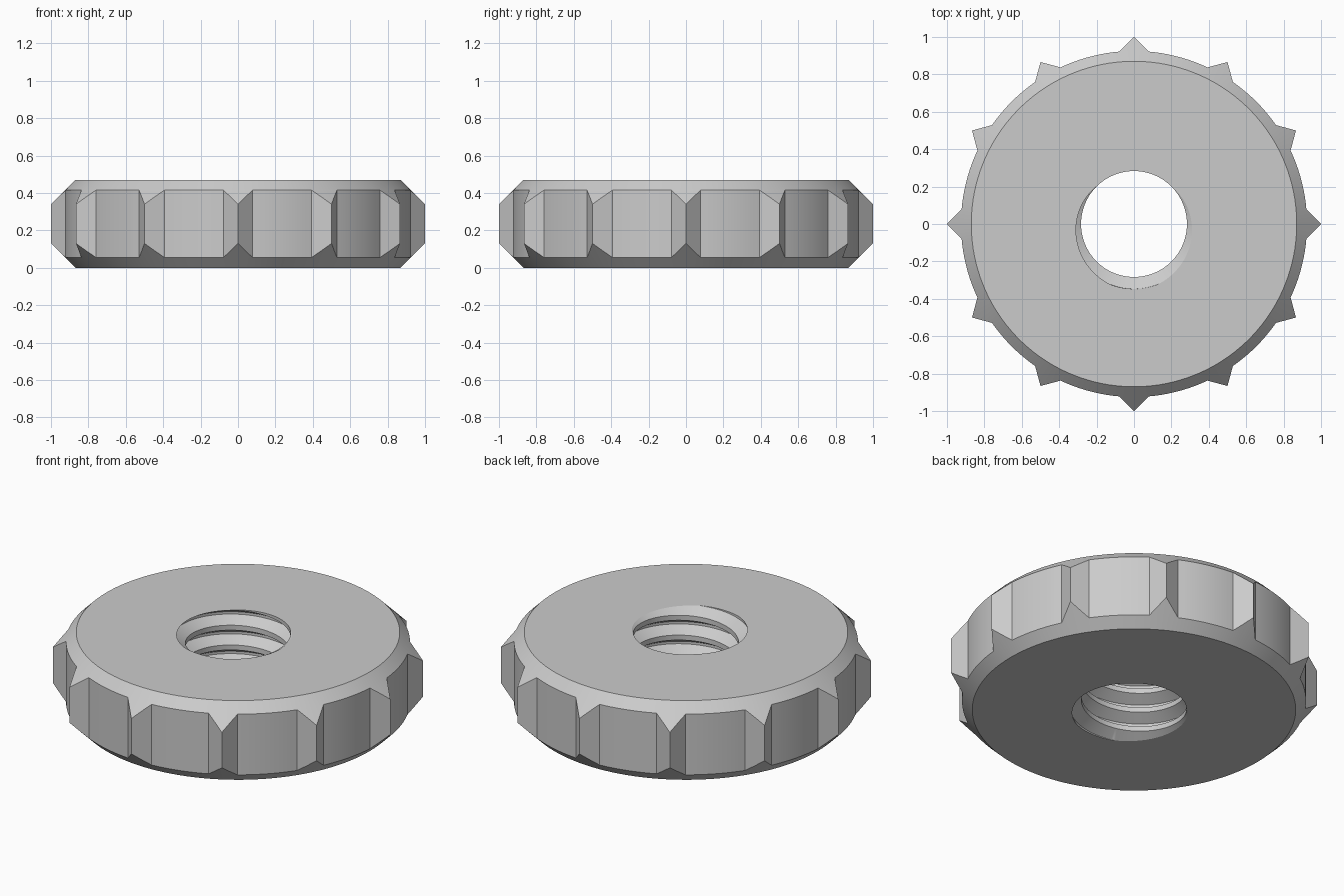
import bpy, bmesh
from math import pi, cos, sin, radians, sqrt, atan2

if "Cube" in bpy.data.objects:
    bpy.data.objects.remove(bpy.data.objects["Cube"])

HEIGHT, PITCH = 0.47, 0.1175       # four thread turns through the disc
R_TOP, R_BODY = 0.87, 0.925        # chamfer start and rim radius
R_MINOR, R_MAJOR = 0.283, 0.347    # thread radii
T = (1 - sqrt(2 * R_BODY ** 2 - 1)) / 2
TOOTH = atan2(T, 1 - T)            # half angle of a 90 degree tooth
STEP = radians(30)


def rim_radius(phi):
    """Rim outline: pointed tooth near phi = 0, round elsewhere."""
    phi = abs(phi)
    return 1 / (cos(phi) + sin(phi)) if phi < TOOTH - 1e-6 else R_BODY


def hole_radius(z, turn):
    """V-groove helical thread."""
    u = z / PITCH - turn
    d = abs(u - round(u))
    return min(R_MAJOR, max(R_MINOR, R_MINOR + (0.375 - d) * PITCH * sqrt(3)))


def section(theta, phi):
    """Closed radial cross-section at one angle."""
    turn = theta / (2 * pi) + 0.25
    pts = []
    for k in range(-2, 6):
        for off in (-0.375, -0.0625, 0.0625, 0.375):
            z = min(HEIGHT, max(0, (turn + k + off) * PITCH))
            pts.append((hole_radius(z, turn), z))
    r = rim_radius(phi)
    c = r - R_TOP
    pts += [(R_TOP, HEIGHT), (r, HEIGHT - c), (r, c), (R_TOP, 0)]
    return [(a * cos(theta), a * sin(theta), z) for a, z in pts]


# Angles for one tooth and the arc after it
arc = 10
phis = [0, TOOTH / 2] + [TOOTH + (STEP - 2 * TOOTH) * i / arc for i in range(arc + 1)]
phis.append(STEP - TOOTH / 2)
angles = [(n * STEP + p, p if p < STEP / 2 else p - STEP) for n in range(12) for p in phis]
angles.append((2 * pi, 0))

# Loft the toothed, threaded disc
bm = bmesh.new()
rings = [[bm.verts.new(p) for p in section(t, p)] for t, p in angles]
for a, b in zip(rings, rings[1:]):
    n = len(a)
    for i in range(n):
        j = (i + 1) % n
        bm.faces.new((a[i], b[i], b[j], a[j]))
bmesh.ops.remove_doubles(bm, verts=bm.verts, dist=1e-5)
bmesh.ops.recalc_face_normals(bm, faces=bm.faces)
mesh = bpy.data.meshes.new("knurled_nut")
bm.to_mesh(mesh)
bm.free()
nut = bpy.data.objects.new("knurled_nut", mesh)
bpy.context.collection.objects.link(nut)
bpy.context.view_layer.objects.active = nut
nut.select_set(True)
bpy.ops.object.shade_smooth_by_angle(angle=radians(25))
